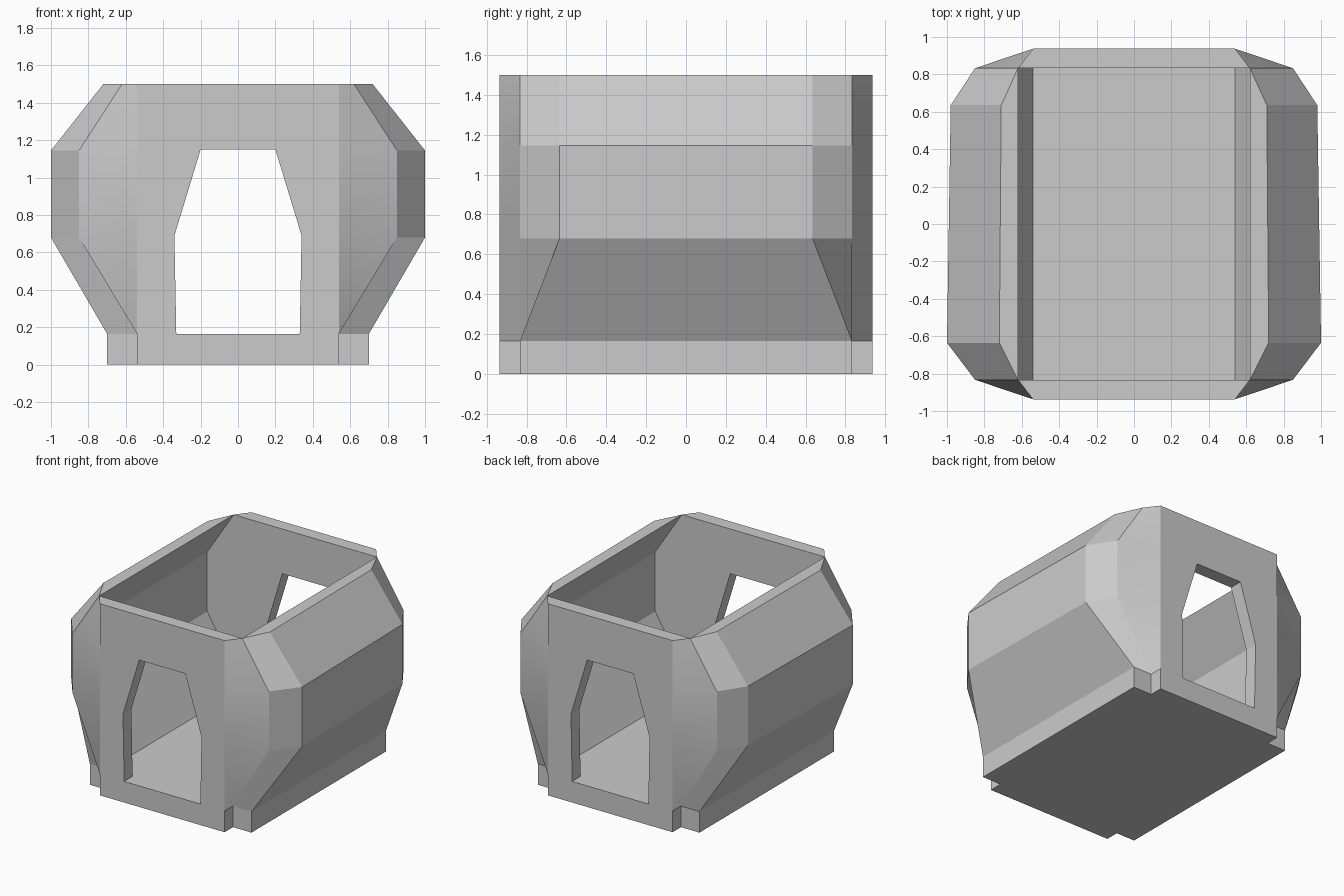
import bpy, bmesh

if "Cube" in bpy.data.objects:
    bpy.data.objects.remove(bpy.data.objects["Cube"])

Y_OUT, Y_IN, Y_MID = 0.937, 0.833, 0.635
Z = [0.165, 0.68, 1.145, 1.5]
INNER_X = [0.54, 0.85, 0.85, 0.62]      # inner side profile per level
FRONT_X = [0.70, 1.00, 1.00, 0.72]      # outer side profile, front end
BACK_X = [0.70, 0.98, 0.98, 0.71]       # outer side profile, back end
WALL_X = 0.54
DOOR = [(0, 0.165), (0.33, 0.165), (0.34, 0.69), (0.20, 1.15), (0, 1.15)]


def finish(bm, name, mirror):
    bmesh.ops.recalc_face_normals(bm, faces=bm.faces[:])
    me = bpy.data.meshes.new(name)
    bm.to_mesh(me)
    bm.free()
    ob = bpy.data.objects.new(name, me)
    bpy.context.collection.objects.link(ob)
    if any(mirror):
        mod = ob.modifiers.new("Mirror", 'MIRROR')
        mod.use_axis = mirror
    return ob


def side_wall():
    # closed tube lofted through the four levels: bevelled outside, straight inside
    bm = bmesh.new()
    rings = []
    for i, z in enumerate(Z):
        ym = Y_IN if i == 0 else Y_MID
        pts = [(INNER_X[i], -Y_IN), (FRONT_X[i], -ym), (BACK_X[i], ym), (INNER_X[i], Y_IN)]
        rings.append([bm.verts.new((x, y, z)) for x, y in pts])
    for a, b in zip(rings, rings[1:]):
        for j in range(4):
            k = (j + 1) % 4
            bm.faces.new((a[j], a[k], b[k], b[j]))
    bm.faces.new(rings[0])
    bm.faces.new(rings[-1])
    return finish(bm, "side_wall", (True, False, False))


def end_wall():
    # half of a door wall, flaring out to the side wall, mirrored both ways
    bm = bmesh.new()
    levels = [0] + Z
    flare = [WALL_X] + INNER_X

    def ring(xs, y):
        outer = [(0, 0)] + list(zip(xs, levels)) + [(0, Z[-1])]
        return ([bm.verts.new((x, y, z)) for x, z in outer],
                [bm.verts.new((x, y, z)) for x, z in DOOR])

    fo, fd = ring([WALL_X] * 5, -Y_OUT)
    bo, bd = ring(flare, -Y_IN)
    bm.faces.new(fo + fd[::-1])
    bm.faces.new(bo + bd[::-1])
    for a, b in ((fo, bo), (fd, bd)):
        for j in range(len(a) - 1):
            f = bm.faces.new((a[j], a[j + 1], b[j + 1], b[j]))
            # only the flared corner panels are smooth
            f.smooth = a is fo and 2 <= j <= 4
    return finish(bm, "door_wall", (True, True, False))


def floor_slab():
    bm = bmesh.new()
    bmesh.ops.create_cube(bm, size=1)
    for v in bm.verts:
        v.co.x *= 1.40
        v.co.y *= 2 * Y_IN
        v.co.z = (v.co.z + 0.5) * Z[0]
    return finish(bm, "floor_slab", (False, False, False))


side_wall()
end_wall()
floor_slab()
